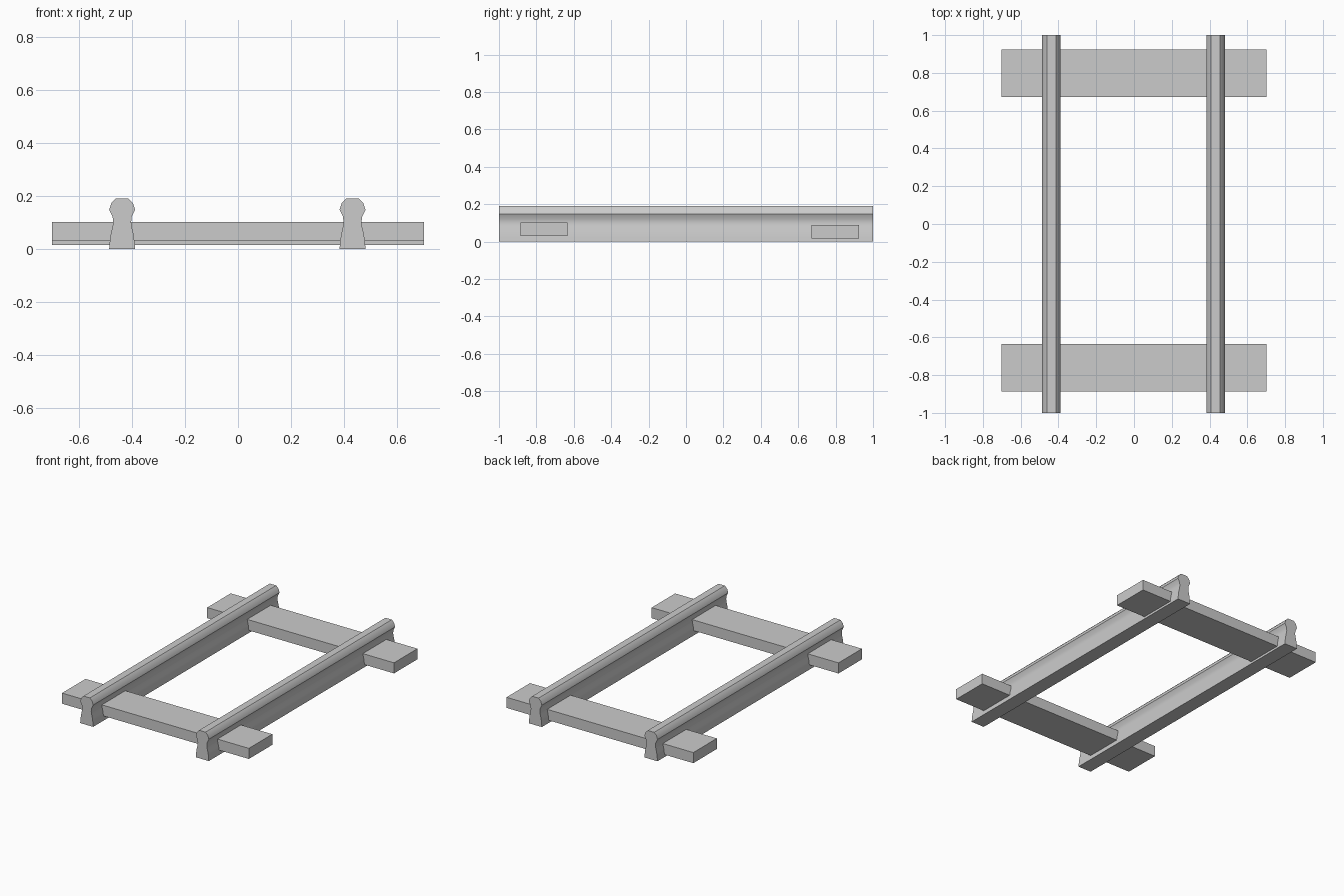
import bpy, bmesh

if "Cube" in bpy.data.objects:
    bpy.data.objects.remove(bpy.data.objects["Cube"])

# Half cross-section of a rail: (half width, height), bottom to top
HALF = [(0.049, 0.0), (0.047, 0.025), (0.043, 0.055), (0.036, 0.085),
        (0.034, 0.102), (0.036, 0.122), (0.049, 0.148), (0.041, 0.173), (0.024, 0.19)]
PROFILE = HALF + [(-x, z) for x, z in reversed(HALF)]


def finish(bm, name, smooth=False):
    bmesh.ops.recalc_face_normals(bm, faces=bm.faces)
    mesh = bpy.data.meshes.new(name)
    bm.to_mesh(mesh)
    bm.free()
    obj = bpy.data.objects.new(name, mesh)
    bpy.context.collection.objects.link(obj)
    if smooth:
        bpy.ops.object.select_all(action='DESELECT')
        obj.select_set(True)
        bpy.context.view_layer.objects.active = obj
        bpy.ops.object.shade_smooth_by_angle(angle=0.5)
    return obj


def rail(name, cx):
    bm = bmesh.new()
    face = bm.faces.new([bm.verts.new((cx + x, -1, z)) for x, z in PROFILE])
    ext = bmesh.ops.extrude_face_region(bm, geom=[face], use_keep_orig=True)
    moved = [g for g in ext['geom'] if isinstance(g, bmesh.types.BMVert)]
    bmesh.ops.translate(bm, verts=moved, vec=(0, 2, 0))
    finish(bm, name, smooth=True)


def sleeper(name, y0, y1, z0, z1):
    bm = bmesh.new()
    bmesh.ops.create_cube(bm, size=1)
    bmesh.ops.scale(bm, verts=bm.verts, vec=(1.404, y1 - y0, z1 - z0))
    bmesh.ops.translate(bm, verts=bm.verts, vec=(0, (y0 + y1) / 2, (z0 + z1) / 2))
    finish(bm, name)


# Two running rails
rail("rail_left", -0.437)
rail("rail_right", 0.432)

# Two cross sleepers at slightly different heights
sleeper("sleeper_front", -0.886, -0.634, 0.03, 0.102)
sleeper("sleeper_back", 0.672, 0.924, 0.016, 0.088)
